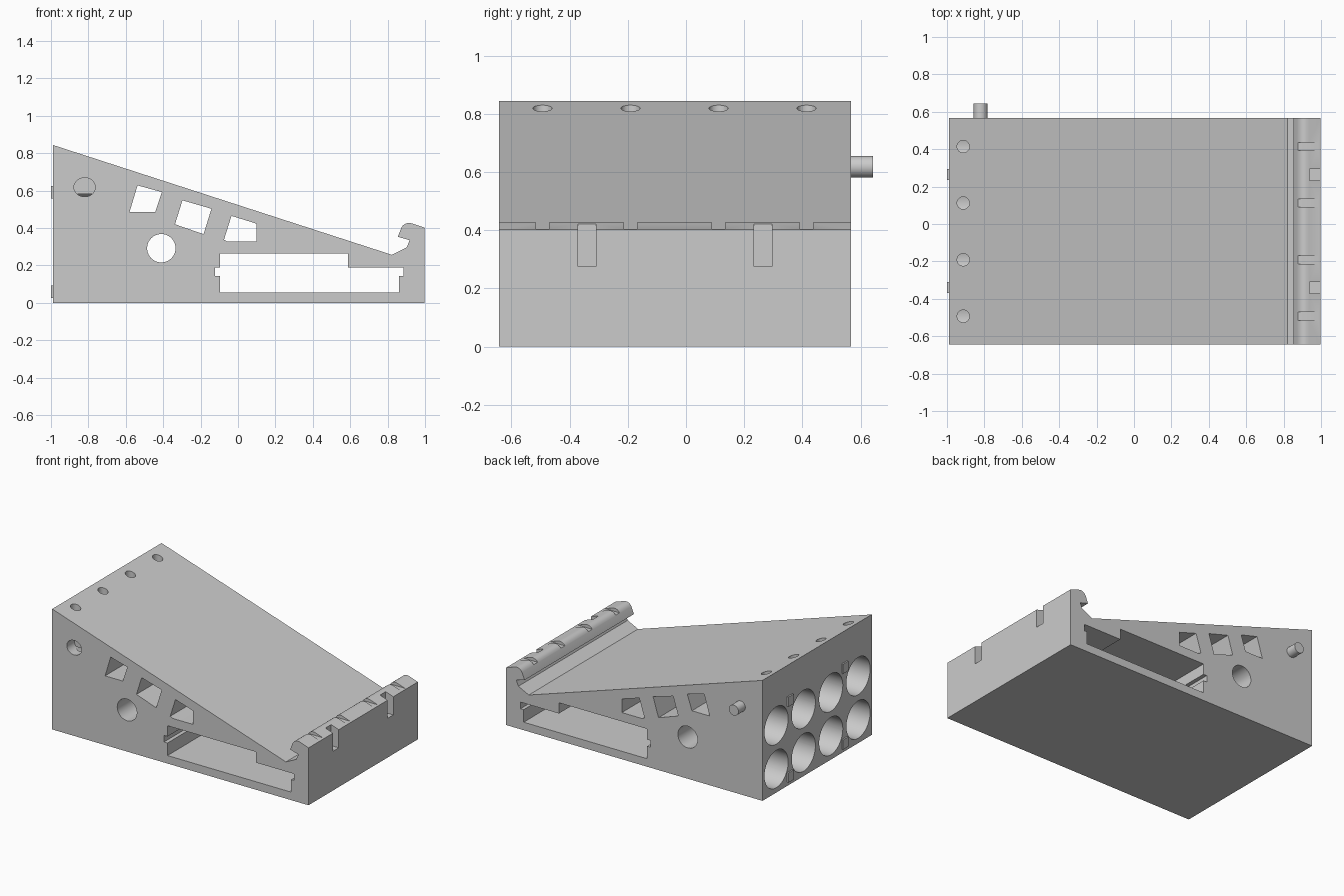
import bpy, bmesh, math
from mathutils import Matrix, Vector

if "Cube" in bpy.data.objects:
    bpy.data.objects.remove(bpy.data.objects["Cube"])

Y0, Y1 = -0.643, 0.567             # body front and back
COLS = [-0.493, -0.191, 0.112, 0.414]   # four column positions
PAIR = [-0.340, 0.264]             # positions of keys and keyways


def finish(bm, name):
    bmesh.ops.recalc_face_normals(bm, faces=bm.faces)
    me = bpy.data.meshes.new(name)
    bm.to_mesh(me)
    bm.free()
    ob = bpy.data.objects.new(name, me)
    bpy.context.collection.objects.link(ob)
    return ob


def prism(name, pts, y0, y1):
    """Extrude an x-z outline along y."""
    bm = bmesh.new()
    f = bm.faces.new([bm.verts.new((x, y0, z)) for x, z in pts])
    r = bmesh.ops.extrude_face_region(bm, geom=[f])
    vs = [v for v in r['geom'] if isinstance(v, bmesh.types.BMVert)]
    bmesh.ops.translate(bm, verts=vs, vec=(0, y1 - y0, 0))
    return finish(bm, name)


def rod(name, a, b, r, seg=40, squash=1.0):
    """Cylinder from a to b; squash scales it in z."""
    a, b = Vector(a), Vector(b)
    d = b - a
    bm = bmesh.new()
    m = (Matrix.Translation((a + b) / 2) @ Matrix.Diagonal((1, 1, squash, 1))
         @ d.to_track_quat('Z', 'Y').to_matrix().to_4x4())
    bmesh.ops.create_cone(bm, cap_ends=True, segments=seg, radius1=r,
                          radius2=r, depth=d.length, matrix=m)
    return finish(bm, name)


def box(name, x0, x1, y0, y1, z0, z1):
    return prism(name, [(x0, z0), (x1, z0), (x1, z1), (x0, z1)], y0, y1)


# wedge body with the hooked lip
body = prism("wedge_body", [
    (-0.99, 0), (0.997, 0), (0.997, 0.402), (0.935, 0.423), (0.921, 0.427),
    (0.907, 0.427), (0.893, 0.422), (0.882, 0.414), (0.874, 0.402),
    (0.854, 0.353), (0.918, 0.335), (0.902, 0.297), (0.822, 0.257),
    (-0.99, 0.844)], Y0, Y1)

cutters = []
# side windows and the stepped tray slot, all the way through
for outline in (
    [(-0.537, 0.628), (-0.407, 0.592), (-0.443, 0.485), (-0.58, 0.485)],
    [(-0.297, 0.548), (-0.142, 0.503), (-0.184, 0.367), (-0.337, 0.42)],
    [(-0.035, 0.465), (0.10, 0.423), (0.10, 0.327), (-0.056, 0.327),
     (-0.075, 0.337)],
    [(-0.096, 0.265), (0.588, 0.265), (0.588, 0.19), (0.885, 0.19),
     (0.885, 0.144), (0.861, 0.144), (0.861, 0.056), (-0.096, 0.056),
     (-0.096, 0.144), (-0.123, 0.144), (-0.123, 0.19), (-0.096, 0.19)],
):
    cutters.append(prism("window_cut", outline, -0.8, 0.8))
cutters.append(rod("round_window_cut", (-0.41, -0.8, 0.292), (-0.41, 0.8, 0.292), 0.076))

# end bores, top holes and lip notches
for y in COLS:
    for z in (0.165, 0.47):
        cutters.append(rod("bore_cut", (-1.1, y, z), (-0.62, y, z), 0.131, 56))
    cutters.append(rod("top_hole_cut", (-0.913, y, 0.56), (-0.913, y, 0.95), 0.033, 32))
    cutters.append(box("lip_notch_cut", 0.8, 1.1, y - 0.022, y + 0.022, 0.405, 0.5))

# keyways in the tall edge of the lip
for y in PAIR:
    cutters.append(box("keyway_cut", 0.938, 1.1, y - 0.031, y + 0.031, 0.275, 0.5))

# blind socket on the front
cutters.append(rod("socket_cut", (-0.82, -0.8, 0.618), (-0.82, -0.56, 0.618),
                   0.057, 40, 0.89))

bpy.context.view_layer.objects.active = body
for c in cutters:
    c.hide_render = True
    mod = body.modifiers.new("cut", 'BOOLEAN')
    mod.operation = 'DIFFERENCE'
    mod.solver = 'EXACT'
    mod.object = c
    bpy.ops.object.modifier_apply(modifier=mod.name)
    bpy.data.objects.remove(c, do_unlink=True)

# linking peg on the back
peg = rod("back_peg", (-0.82, 0.55, 0.618), (-0.82, 0.643, 0.618), 0.037, 32)

# small keys on the bore end
for y in PAIR:
    for z in (0.06, 0.591):
        box("end_key", -1.0, -0.97, y - 0.029, y + 0.029, z - 0.034, z + 0.034)

for ob in (body, peg):
    bpy.ops.object.select_all(action='DESELECT')
    ob.select_set(True)
    bpy.context.view_layer.objects.active = ob
    bpy.ops.object.shade_smooth_by_angle(angle=math.radians(30))
